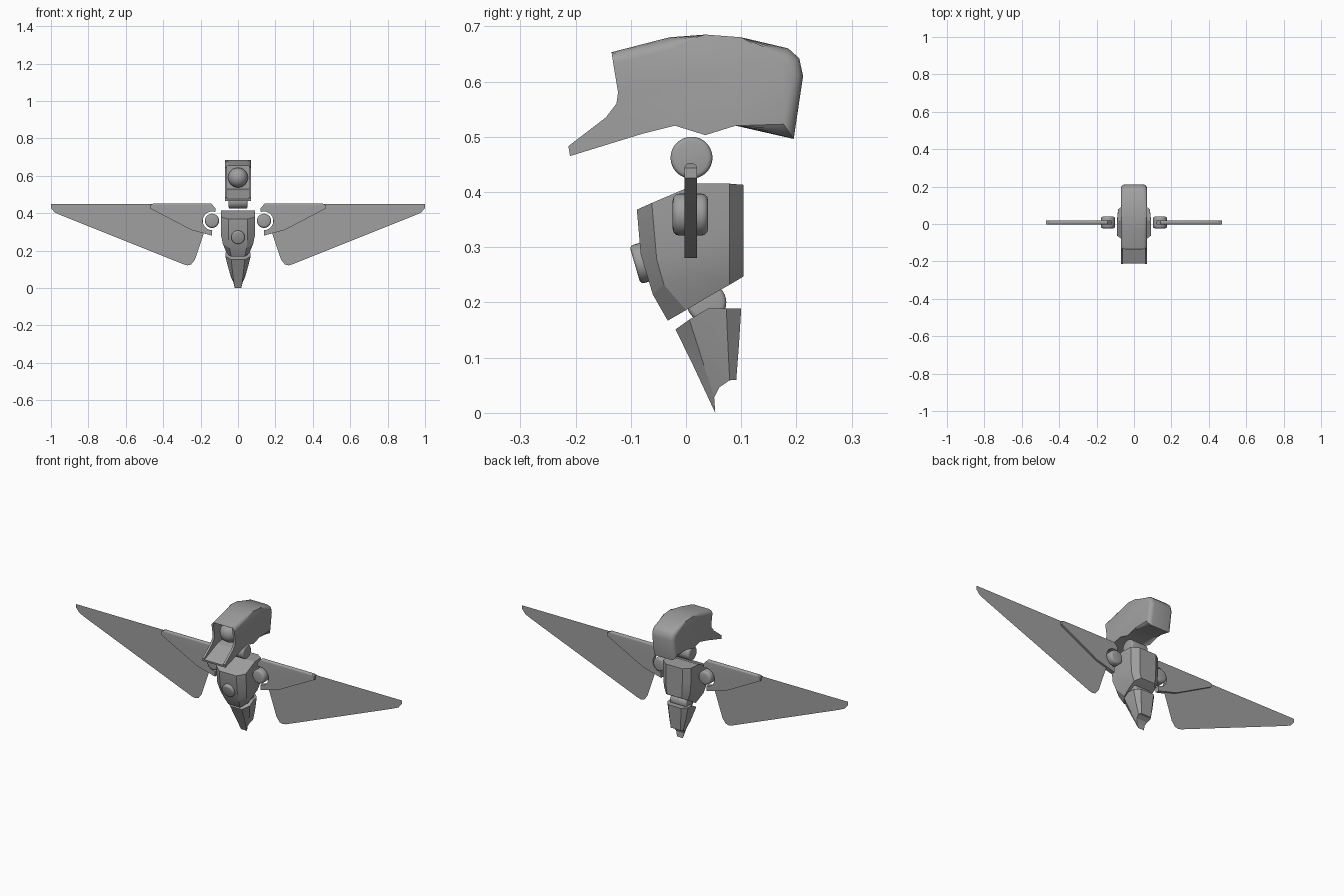
import bpy, bmesh, math
from mathutils import Vector

old = bpy.data.objects.get("Cube")
if old:
    bpy.data.objects.remove(old, do_unlink=True)

GREY = (0.35, 0.35, 0.35, 1)
grey = bpy.data.materials.new("plain grey")
grey.use_nodes = True
grey.diffuse_color = GREY
grey.node_tree.nodes["Principled BSDF"].inputs["Base Color"].default_value = GREY


def finish(name, bm, smooth=None, mirror=False):
    bmesh.ops.recalc_face_normals(bm, faces=bm.faces)
    mesh = bpy.data.meshes.new(name)
    bm.to_mesh(mesh)
    bm.free()
    mesh.materials.append(grey)
    obj = bpy.data.objects.new(name, mesh)
    bpy.context.collection.objects.link(obj)
    if mirror:
        obj.modifiers.new("Mirror", 'MIRROR').use_mirror_merge = False
    if smooth:
        shade(obj, smooth)
    return obj


def shade(obj, angle):
    bpy.ops.object.select_all(action='DESELECT')
    obj.select_set(True)
    bpy.context.view_layer.objects.active = obj
    bpy.ops.object.shade_smooth_by_angle(angle=math.radians(angle))


def prism(outline, axis, lo, hi):
    """Extrude an outline along x (points are y, z) or along y (points are x, z)."""
    bm = bmesh.new()
    put = (lambda a, b, t: (t, a, b)) if axis == 'x' else (lambda a, b, t: (a, t, b))
    ends = [[bm.verts.new(put(a, b, t)) for a, b in outline] for t in (lo, hi)]
    for ring in ends:
        bm.faces.new(ring)
    n = len(outline)
    for i in range(n):
        j = (i + 1) % n
        bm.faces.new((ends[0][i], ends[0][j], ends[1][j], ends[1][i]))
    return bm


def disc(name, centre, axis, radius, length, bevel, mirror=False):
    """Cylinder with rounded rims."""
    bm = bmesh.new()
    bmesh.ops.create_cone(bm, cap_ends=True, segments=32, radius1=radius,
                          radius2=radius, depth=length)
    rims = [e for e in bm.edges if abs(e.verts[0].co.z - e.verts[1].co.z) < 1e-5]
    bmesh.ops.bevel(bm, geom=rims, offset=bevel, segments=3, profile=0.5, affect='EDGES')
    turn = Vector(axis).to_track_quat('Z', 'Y').to_matrix()
    bmesh.ops.rotate(bm, verts=bm.verts, matrix=turn)
    bmesh.ops.translate(bm, verts=bm.verts, vec=centre)
    return finish(name, bm, 35, mirror)


def shell(name, rows):
    """Loft half-rings (front to back), mirrored across x and capped."""
    bm = bmesh.new()
    left = [[bm.verts.new(p) for p in row] for row in rows]
    right = [[bm.verts.new((-x, y, z)) for x, y, z in row] for row in rows]
    last = len(rows[0]) - 1
    for r in range(len(rows) - 1):
        for side in (left, right):
            for i in range(last):
                bm.faces.new((side[r][i], side[r][i+1], side[r+1][i+1], side[r+1][i]))
        for i in (0, last):
            bm.faces.new((left[r][i], right[r][i], right[r+1][i], left[r+1][i]))
    for r in (0, len(rows) - 1):
        for i in range(last):
            bm.faces.new((left[r][i], left[r][i+1], right[r][i+1], right[r][i]))
    return finish(name, bm, 16)


# Head: curved block with rounded long edges and a hollow front
profile = [(-.135, .653), (-.03, .68), (.035, .685), (.1, .68), (.185, .66),
           (.205, .642), (.212, .61), (.195, .496), (.09, .52), (.035, .525),
           (-.02, .52), (-.08, .505), (-.21, .465), (-.213, .483),
           (-.145, .535), (-.126, .56), (-.123, .58)]
bm = prism(profile, 'x', -.07, .07)
front = {(round(y, 3), round(z, 3)) for y, z in profile[11:] + profile[:1]}
rim = [e for e in bm.edges if abs(e.verts[0].co.x - e.verts[1].co.x) < 1e-5
       and not all((round(v.co.y, 3), round(v.co.z, 3)) in front for v in e.verts)]
bmesh.ops.bevel(bm, geom=rim, offset=.022, segments=4, profile=0.5, affect='EDGES')
head = finish("head", bm)
hollow = [(-.3, .645), (-.06, .655), (-.06, .53), (-.1, .522), (-.205, .478), (-.3, .44)]
cutter = finish("head_cutter", prism(hollow, 'x', -.058, .058))
cutter.hide_render = True
cut = head.modifiers.new("Hollow", 'BOOLEAN')
cut.operation = 'DIFFERENCE'
cut.solver = 'EXACT'
cut.object = cutter
shade(head, 35)
bpy.ops.object.modifier_apply(modifier="Hollow")
bpy.data.objects.remove(cutter, do_unlink=True)
shade(head, 35)

# Eye
bm = bmesh.new()
bmesh.ops.create_uvsphere(bm, u_segments=32, v_segments=16, radius=.053)
bmesh.ops.translate(bm, verts=bm.verts, vec=(0, -.068, .59))
finish("eye", bm, 60)

# Joints
disc("neck_joint", (0, .01, .462), (1, 0, 0), .038, .1, .008)
disc("waist_joint", (0, .037, .2), (1, 0, 0), .036, .1, .008)
disc("chest_knob", (0, -.078, .272), (0, -.96, -.28), .036, .03, .007)
disc("shoulder_joint", (.139, .008, .359), (0, 1, 0), .038, .064, .012, True)

# Body
shell("body", [
    [(.052, -.089, .368), (.092, -.062, .38), (.09, .02, .415), (.085, .079, .415), (.05, .104, .413)],
    [(.052, -.082, .287), (.09, -.053, .278), (.092, .01, .3), (.085, .079, .33), (.05, .104, .33)],
    [(.046, -.06, .214), (.08, -.04, .232), (.082, .02, .25), (.08, .079, .27), (.048, .104, .27)],
    [(.036, -.033, .167), (.06, 0, .186), (.065, .04, .21), (.066, .079, .232), (.042, .104, .247)]])

# Tail
shell("tail", [
    [(.036, -.019, .151), (.068, .006, .169), (.068, .04, .189), (.064, .073, .189), (.04, .1, .189)],
    [(.03, .011, .09), (.05, .028, .1), (.052, .05, .11), (.052, .076, .12), (.035, .096, .125)],
    [(.018, .053, 0), (.024, .051, .028), (.032, .06, .046), (.038, .079, .059), (.03, .091, .06)]])

# Wing covers, notched around the shoulders
notch = [(.139 + .05 * math.cos(a), .359 + .05 * math.sin(a))
         for a in (math.radians(-90 + i * 200 / 12) for i in range(13))]
cover = [(.12, .425), (.143, .452), (.45, .452), (.47, .443), (.47, .425),
         (.25, .31), (.139, .28)] + notch
bm = prism(cover, 'y', -.003, .02)
top = [e for e in bm.edges if all(v.co.z > .45 for v in e.verts)
       and abs(e.verts[0].co.y - e.verts[1].co.y) < 1e-5]
bmesh.ops.bevel(bm, geom=top, offset=.009, segments=4, profile=0.5, affect='EDGES')
finish("wing_cover", bm, 30, True)

# Wing blades
blade = [(.2, .448), (1, .448), (1, .428), (.98, .404), (.945, .388), (.29, .126),
         (.27, .121), (.25, .126), (.23, .152), (.18, .3)]
bm = bmesh.new()
bm.faces.new([bm.verts.new((x, .009, z)) for x, z in blade])
finish("wing_blade", bm, mirror=True)
